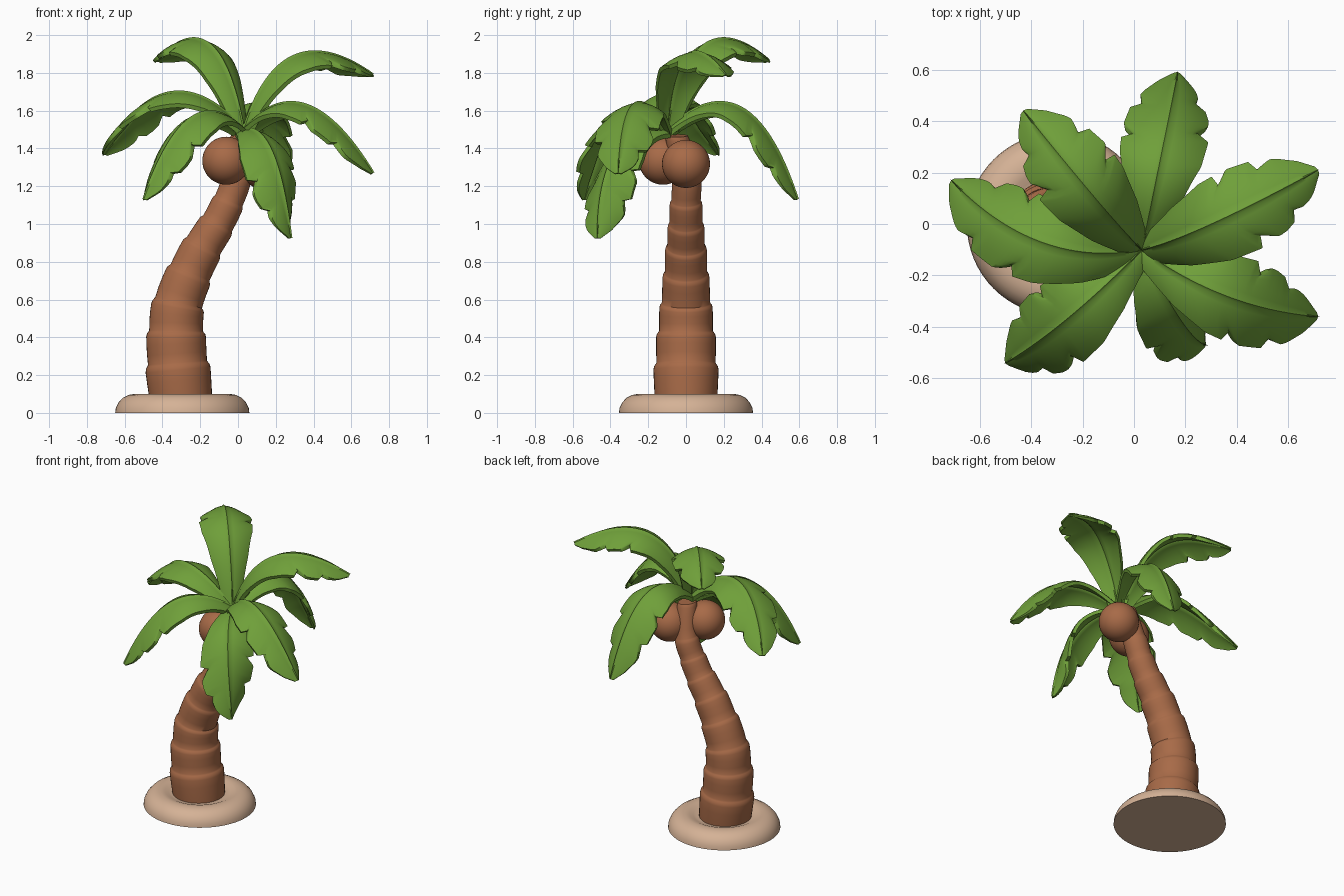
import bpy, bmesh, math
from mathutils import Vector

if "Cube" in bpy.data.objects:
    bpy.data.objects.remove(bpy.data.objects["Cube"])

UP = Vector((0, 0, 1))


def material(name, rgb):
    m = bpy.data.materials.new(name)
    m.diffuse_color = (*rgb, 1)
    m.use_nodes = True
    m.node_tree.nodes["Principled BSDF"].inputs["Base Color"].default_value = m.diffuse_color
    return m


SAND = material("sand", (0.665, 0.445, 0.305))
BROWN = material("bark_brown", (0.39, 0.145, 0.064))
GREEN = material("leaf_green", (0.16, 0.35, 0.042))


def finish(bm, name, mat, angle=40):
    bmesh.ops.recalc_face_normals(bm, faces=bm.faces[:])
    me = bpy.data.meshes.new(name)
    bm.to_mesh(me)
    bm.free()
    me.materials.append(mat)
    ob = bpy.data.objects.new(name, me)
    bpy.context.collection.objects.link(ob)
    bpy.ops.object.select_all(action='DESELECT')
    ob.select_set(True)
    bpy.context.view_layer.objects.active = ob
    bpy.ops.object.shade_smooth_by_angle(angle=math.radians(angle))
    return ob


def loft(rings, name, mat, angle=40):
    """Skin closed rings of points and cap both ends."""
    bm = bmesh.new()
    vs = [[bm.verts.new(p) for p in r] for r in rings]
    n = len(vs[0])
    for a, b in zip(vs, vs[1:]):
        for i in range(n):
            j = (i + 1) % n
            bm.faces.new((a[i], a[j], b[j], b[i]))
    bm.faces.new(vs[0])
    bm.faces.new(vs[-1])
    return finish(bm, name, mat, angle)


def circle(c, r, tangent=UP, n=40):
    side = Vector((0, 1, 0))
    fwd = side.cross(tangent).normalized()
    return [c + r * (math.cos(a) * fwd + math.sin(a) * side)
            for a in (2 * math.pi * i / n for i in range(n))]


def lerp_table(table, t):
    for (t0, a), (t1, b) in zip(table, table[1:]):
        if t <= t1:
            return a + (b - a) * (t - t0) / (t1 - t0)
    return table[-1][1]


# Sand mound with a slight dip around the trunk
mound = [(0.355, 0), (0.352, 0.025), (0.338, 0.055), (0.315, 0.08), (0.285, 0.095),
         (0.25, 0.101), (0.22, 0.097), (0.195, 0.086), (0.17, 0.08)]
loft([circle(Vector((-0.295, 0, z)), r, n=64) for r, z in mound], "sand_mound", SAND)

# Trunk: stacked flared segments along a bent path (x, y, z, radius)
joints = [Vector(j) for j in [
    (-0.30, 0, 0.06, 0.172), (-0.32, 0, 0.26, 0.165), (-0.328, 0, 0.43, 0.150),
    (-0.315, 0, 0.58, 0.134), (-0.255, 0, 0.74, 0.118), (-0.185, 0, 0.88, 0.105),
    (-0.11, 0, 1.00, 0.092), (-0.05, 0, 1.12, 0.082), (-0.005, 0, 1.25, 0.074),
    (0.025, -0.05, 1.47, 0.06)]]


def trunk_at(i, t):
    p0, p1 = joints[max(i - 1, 0)], joints[i]
    p2, p3 = joints[i + 1], joints[min(i + 2, len(joints) - 1)]
    return 0.5 * (2 * p1 + (p2 - p0) * t + (2 * p0 - 5 * p1 + 4 * p2 - p3) * t * t
                  + (3 * p1 - p0 - 3 * p2 + p3) * t ** 3)


rings = []
for i in range(len(joints) - 1):
    for t, f in ((0.03, 0.95), (0.3, 0.98), (0.6, 1.01), (0.84, 1.035), (0.93, 1.02), (0.98, 0.98)):
        p = trunk_at(i, t)
        d = (trunk_at(i, t + 0.01) - trunk_at(i, t - 0.01)).to_3d().normalized()
        rings.append(circle(p.to_3d(), p.w * f, d))
loft(rings, "trunk", BROWN)

# Coconuts
for name, c in (("coconut_right", (0.125, 0, 1.318)), ("coconut_front", (-0.062, -0.122, 1.335))):
    bm = bmesh.new()
    bmesh.ops.create_uvsphere(bm, u_segments=40, v_segments=24, radius=0.127)
    bmesh.ops.translate(bm, verts=bm.verts[:], vec=c)
    finish(bm, name, BROWN)

# Palm leaves: arched blades with torn edges along a curved midrib
WIDTH = [(0, 0.3), (0.2, 0.7), (0.4, 0.95), (0.58, 1.0), (0.75, 0.9), (0.87, 0.68), (0.95, 0.4), (1, 0.1)]
COLS = [-1, -0.9, -0.7, -0.45, -0.2, -0.06, 0, 0.06, 0.2, 0.45, 0.7, 0.9, 1]
NOTCHES = {-1: (0.50, 0.74), 1: (0.60, 0.82)}
ROOT = Vector((0.03, -0.1, 1.5))


def leaf(name, mid, tip, half=0.17, flip=1, rows=56):
    mid, tip = Vector(mid), Vector(tip)
    ctrl = 2 * mid - (ROOT + tip) / 2

    def point(u, t, depth):
        sgn = 1 if u > 0 else -1
        w = half * lerp_table(WIDTH, t)
        for tn in NOTCHES[sgn * flip]:        # torn notch, sharp on the root side
            if tn < t < tn + 0.1:
                w *= 1 - 0.3 * (1 - (t - tn) / 0.1) * u * u
        s = min(1, t + 0.09 * u * u * math.sin(math.pi * t))   # edges sweep to the tip
        p = (1 - s) ** 2 * ROOT + 2 * s * (1 - s) * ctrl + s * s * tip
        d = ((1 - s) * (ctrl - ROOT) + s * (tip - ctrl)).normalized()
        side = d.cross(UP).normalized()
        nrm = side.cross(d)
        drop = 0.42 * w * abs(u) ** 1.7
        ridge = 0.008 if abs(u) < 0.03 else 0
        return p + side * u * w + nrm * (ridge - drop - depth)

    rings = []
    for k in range(rows + 1):
        t = k / rows
        thick = 0.026 * min(1, 0.3 + 5 * (1 - t))
        top = [point(u, t, 0) for u in COLS]
        under = [point(u * 0.95, t, thick) for u in reversed(COLS)]
        rings.append(top + under)
    loft(rings, name, GREEN, 50)


leaf("leaf_back", (0.11, 0.29, 1.615), (0.17, 0.59, 1.13))
leaf("leaf_back_left", (-0.15, 0.10, 1.95), (-0.43, 0.44, 1.865), flip=-1)
leaf("leaf_left", (-0.36, -0.07, 1.695), (-0.71, 0.17, 1.37))
leaf("leaf_front_left", (-0.25, -0.36, 1.56), (-0.50, -0.54, 1.13), flip=-1)
leaf("leaf_front", (0.18, -0.37, 1.38), (0.28, -0.47, 0.925))
leaf("leaf_front_right", (0.36, -0.28, 1.63), (0.715, -0.36, 1.27), flip=-1)
leaf("leaf_right", (0.30, 0.0, 1.89), (0.715, 0.21, 1.79))
